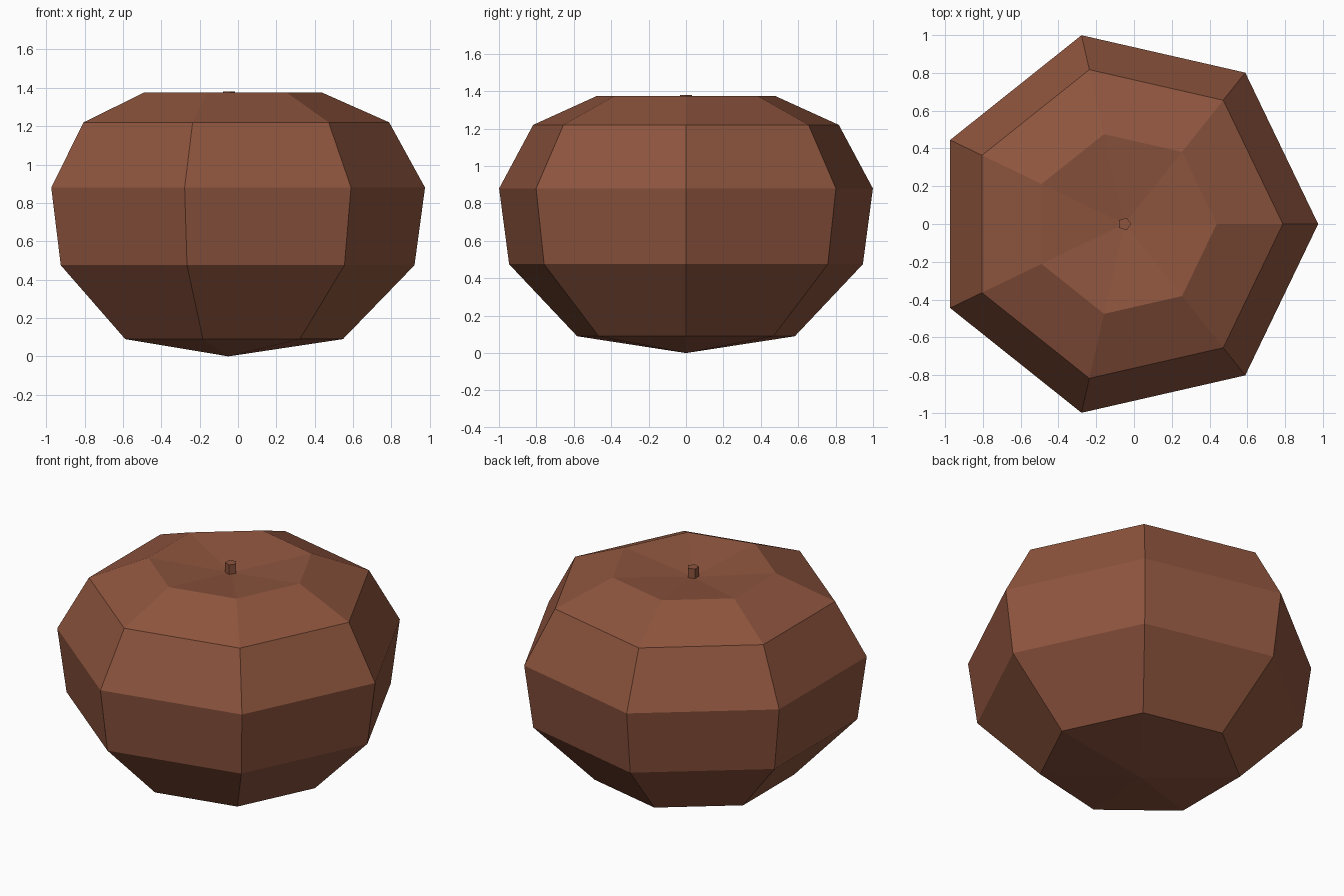
import bpy, bmesh, math

if "Cube" in bpy.data.objects:
    bpy.data.objects.remove(bpy.data.objects["Cube"])

CX = -0.05  # axis of the seven-sided body

brown = bpy.data.materials.new("reddish brown")
brown.diffuse_color = (0.27, 0.09, 0.048, 1)
brown.use_nodes = True
brown.node_tree.nodes["Principled BSDF"].inputs["Base Color"].default_value = brown.diffuse_color


def lathe(name, sides, profile):
    """Revolve (radius, z) points listed bottom to top; radius 0 closes to a point."""
    bm = bmesh.new()
    rings = []
    for r, z in profile:
        n = sides if r > 0 else 1
        rings.append([bm.verts.new((CX + r * math.cos(2 * math.pi * i / sides),
                                    r * math.sin(2 * math.pi * i / sides), z))
                      for i in range(n)])
    for a, b in zip(rings, rings[1:]):
        for i in range(sides):
            j = (i + 1) % sides
            quad = [a[i % len(a)], a[j % len(a)], b[j % len(b)], b[i % len(b)]]
            bm.faces.new(list(dict.fromkeys(quad)))
    bmesh.ops.recalc_face_normals(bm, faces=bm.faces)
    mesh = bpy.data.meshes.new(name)
    bm.to_mesh(mesh)
    bm.free()
    mesh.materials.append(brown)
    obj = bpy.data.objects.new(name, mesh)
    bpy.context.collection.objects.link(obj)
    return obj


# Rounded body with a pointed base and a shallow dimple on top
lathe("body", 7, [(0, 0), (0.597, 0.09), (0.97, 0.475), (1.025, 0.88),
                  (0.838, 1.22), (0.488, 1.375), (0, 1.315)])

# Short five-sided stem sitting in the dimple
lathe("stem", 5, [(0, 1.30), (0.035, 1.30), (0.035, 1.38), (0, 1.38)])
